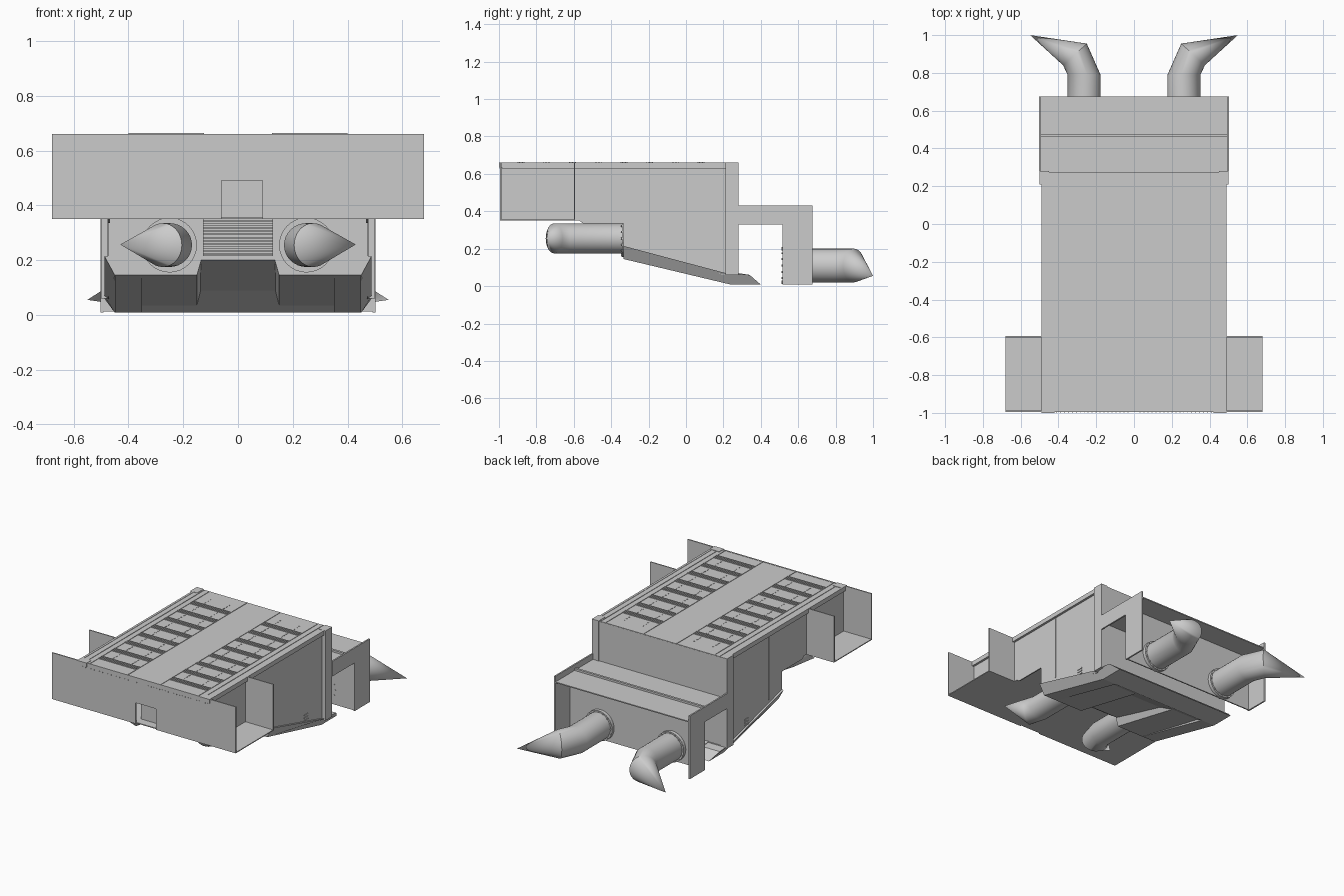
import bpy, bmesh, math
from mathutils import Vector

if "Cube" in bpy.data.objects:
    bpy.data.objects.remove(bpy.data.objects["Cube"])


def make(name, verts, faces, smooth=False):
    me = bpy.data.meshes.new(name)
    me.from_pydata(verts, [], faces)
    bm = bmesh.new()
    bm.from_mesh(me)
    bmesh.ops.recalc_face_normals(bm, faces=bm.faces)
    bm.to_mesh(me)
    bm.free()
    ob = bpy.data.objects.new(name, me)
    bpy.context.collection.objects.link(ob)
    if smooth:
        bpy.ops.object.select_all(action='DESELECT')
        bpy.context.view_layer.objects.active = ob
        ob.select_set(True)
        bpy.ops.object.shade_smooth_by_angle(angle=math.radians(40))
    return ob


def extrude(name, prof, x0, x1, low=(), low_x=None):
    """Closed (y, z) profile swept along x; points listed in low end at low_x instead of x1 (chamfer)."""
    n = len(prof)
    verts = [(x0, y, z) for y, z in prof]
    verts += [(low_x if i in low else x1, y, z) for i, (y, z) in enumerate(prof)]
    faces = [tuple(range(n)), tuple(range(n, 2 * n))]
    faces += [(i, (i + 1) % n, n + (i + 1) % n, n + i) for i in range(n)]
    return make(name, verts, faces)


def box(name, x0, x1, y0, y1, z0, z1):
    return extrude(name, [(y0, z0), (y1, z0), (y1, z1), (y0, z1)], x0, x1)


def mirror(ob):
    m = ob.modifiers.new("mirror", 'MIRROR')
    m.use_axis[0] = True
    return ob


def pipe(name, rings, tip, z, r, seg=32):
    """Bent pipe ending in a cone; each ring spans an inner and an outer (x, y) point."""
    verts, faces = [], []
    for a, b in rings:
        a, b = Vector(a), Vector(b)
        for i in range(seg):
            t = 2 * math.pi * i / seg
            p = (a + b) / 2 + (b - a) / 2 * math.cos(t)
            verts.append((p.x, p.y, z + r * math.sin(t)))
    verts.append(tip)
    top = (len(rings) - 1) * seg
    for i in range(seg):
        j = (i + 1) % seg
        for k in range(len(rings) - 1):
            faces.append((k * seg + i, k * seg + j, (k + 1) * seg + j, (k + 1) * seg + i))
        faces.append((top + i, top + j, len(verts) - 1))
    return mirror(make(name, verts, faces, smooth=True))


def collar(name, x, y, z, r, depth):
    """Short flange ring with bolts around a pipe."""
    bm = bmesh.new()
    bmesh.ops.create_cone(bm, cap_ends=True, segments=32, radius1=r, radius2=r, depth=depth)
    for i in range(16):
        t = 2 * math.pi * i / 16
        b = bmesh.ops.create_cone(bm, cap_ends=True, segments=6, radius1=0.005, radius2=0.005, depth=depth + 0.01)
        bmesh.ops.translate(bm, verts=b['verts'], vec=(math.cos(t) * r * 0.93, math.sin(t) * r * 0.93, 0))
    for v in bm.verts:
        v.co = (v.co.x + x, v.co.z + y, v.co.y + z)
    bmesh.ops.recalc_face_normals(bm, faces=bm.faces)
    me = bpy.data.meshes.new(name)
    bm.to_mesh(me)
    bm.free()
    ob = bpy.data.objects.new(name, me)
    bpy.context.collection.objects.link(ob)
    return mirror(ob)


# Front panel with an offset notch, and the shallow pocket behind it
box("front_panel_left", -0.68, -0.06, -0.995, -0.987, 0.35, 0.66)
box("front_panel_right", 0.09, 0.68, -0.995, -0.987, 0.35, 0.66)
box("front_panel_upper", -0.06, 0.09, -0.995, -0.987, 0.49, 0.66)
box("notch_back", -0.065, 0.095, -0.93, -0.925, 0.355, 0.495)
box("notch_roof", -0.065, 0.095, -0.987, -0.925, 0.49, 0.495)
mirror(box("front_bracket", 0.42, 0.49, -1.0, -0.95, 0.635, 0.661))

# Rivets on the front panel
for i in range(22):
    x = 0.03 + i * 0.021
    mirror(box("front_rivet", x, x + 0.005, -0.997, -0.994, 0.625, 0.63))

# Wings: floor and rear plate, open at the top and outer ends
mirror(box("wing_floor", 0.475, 0.68, -0.99, -0.595, 0.35, 0.356))
mirror(box("wing_rear_plate", 0.475, 0.68, -0.6, -0.593, 0.35, 0.66))

# Tapering side walls with edge rails
mirror(extrude("side_wall", [(-0.99, 0.35), (-0.57, 0.35), (-0.55, 0.335), (-0.33, 0.335), (-0.33, 0.2),
                             (0.28, 0.05), (0.28, 0.655), (-0.99, 0.655)], 0.467, 0.475))
mirror(box("side_top_rail", 0.475, 0.49, -0.985, 0.24, 0.63, 0.66))
mirror(box("side_seam", 0.475, 0.478, -0.2, -0.192, 0.2, 0.63))
mirror(box("rear_post", 0.45, 0.5, 0.21, 0.28, 0.06, 0.66))

# Roof sheet with two ladders of finely ribbed bars
box("roof_sheet", -0.478, 0.478, -0.987, 0.275, 0.65, 0.658)
bars, start, end = 8, -0.90, 0.2
pitch = (end - start) / bars
for i in range(bars):
    y = start + i * pitch
    for k in range(5):
        v = y + k * 0.008
        mirror(box("roof_bar_rib", 0.125, 0.40, v, v + 0.004, 0.657, 0.664))
    for x in (0.19, 0.33):
        for k in range(3):
            v = y + 0.055 + k * 0.028
            mirror(box("roof_rivet", x - 0.003, x + 0.003, v, v + 0.012, 0.657, 0.66))
for x in (0.122, 0.402, 0.44):
    mirror(box("roof_seam", x - 0.002, x + 0.002, -0.985, 0.27, 0.657, 0.661))

# Rear wall and underside of the front bay
box("rear_wall", -0.47, 0.47, 0.268, 0.276, 0.06, 0.655)
box("bay_floor", -0.47, 0.47, -0.987, -0.33, 0.35, 0.356)

# Front bulkhead with a ribbed grille
box("bulkhead", -0.475, 0.475, -0.335, -0.325, 0.21, 0.352)
box("grille_back", -0.127, 0.127, -0.35, -0.335, 0.215, 0.35)
for i in range(11):
    z = 0.219 + i * 0.012
    box("grille_rib", -0.127, 0.127, -0.358, -0.35, z, z + 0.006)

# Sloping skid: floor plate, chamfered side beams and wedge tail
extrude("skid_plate", [(-0.33, 0.215), (0.21, 0.073), (0.28, 0.068), (0.28, 0.055), (0.2, 0.06), (-0.33, 0.2)],
        -0.475, 0.475)
beam = [(-0.335, 0.215), (0.21, 0.07), (0.34, 0.06), (0.40, 0.008), (0.24, 0.008), (-0.335, 0.145)]
mirror(extrude("skid_outer_beam", beam, 0.35, 0.488, (3, 4, 5), 0.45))
mirror(extrude("skid_inner_beam", beam[:2] + [(0.21, 0.03), (-0.335, 0.145)], 0.2, 0.35))
mirror(extrude("skid_channel_edge", beam[:2] + [(0.21, 0.03), (-0.335, 0.145)], 0.2, 0.13, (2, 3), 0.15))
extrude("skid_tail", [(0.06, 0.105), (0.34, 0.06), (0.40, 0.008), (0.24, 0.008)], -0.36, 0.36)
for i in range(3):
    z = 0.09 + i * 0.018
    mirror(box("skid_vent", 0.475, 0.479, 0.02, 0.06, z + 0.03, z + 0.038))

# Rear housing: L-shaped side flanges, overhanging roof and inset pipe wall
mirror(extrude("rear_flange", [(0.28, 0.33), (0.515, 0.33), (0.515, 0.008), (0.675, 0.008), (0.675, 0.43),
                               (0.28, 0.43)], 0.492, 0.502))
box("rear_roof", -0.495, 0.495, 0.276, 0.675, 0.385, 0.392)
box("rear_roof_ridge", -0.495, 0.495, 0.46, 0.475, 0.392, 0.405)
box("pipe_wall", -0.495, 0.495, 0.515, 0.523, 0.012, 0.386)

# Elbow pipes with pointed conical ends
collar("front_pipe_collar", 0.25, -0.335, 0.255, 0.1, 0.016)
pipe("front_pipe", [((0.168, -0.33), (0.332, -0.33)), ((0.168, -0.62), (0.332, -0.62)),
                    ((0.205, -0.75), (0.345, -0.66))], (0.43, -0.745, 0.257), 0.255, 0.08)
collar("rear_pipe_collar", 0.265, 0.53, 0.11, 0.1, 0.03)
pipe("rear_pipe", [((0.177, 0.515), (0.352, 0.515)), ((0.177, 0.79), (0.352, 0.79)),
                   ((0.25, 0.955), (0.375, 0.84))], (0.55, 1.0, 0.055), 0.11, 0.09)
